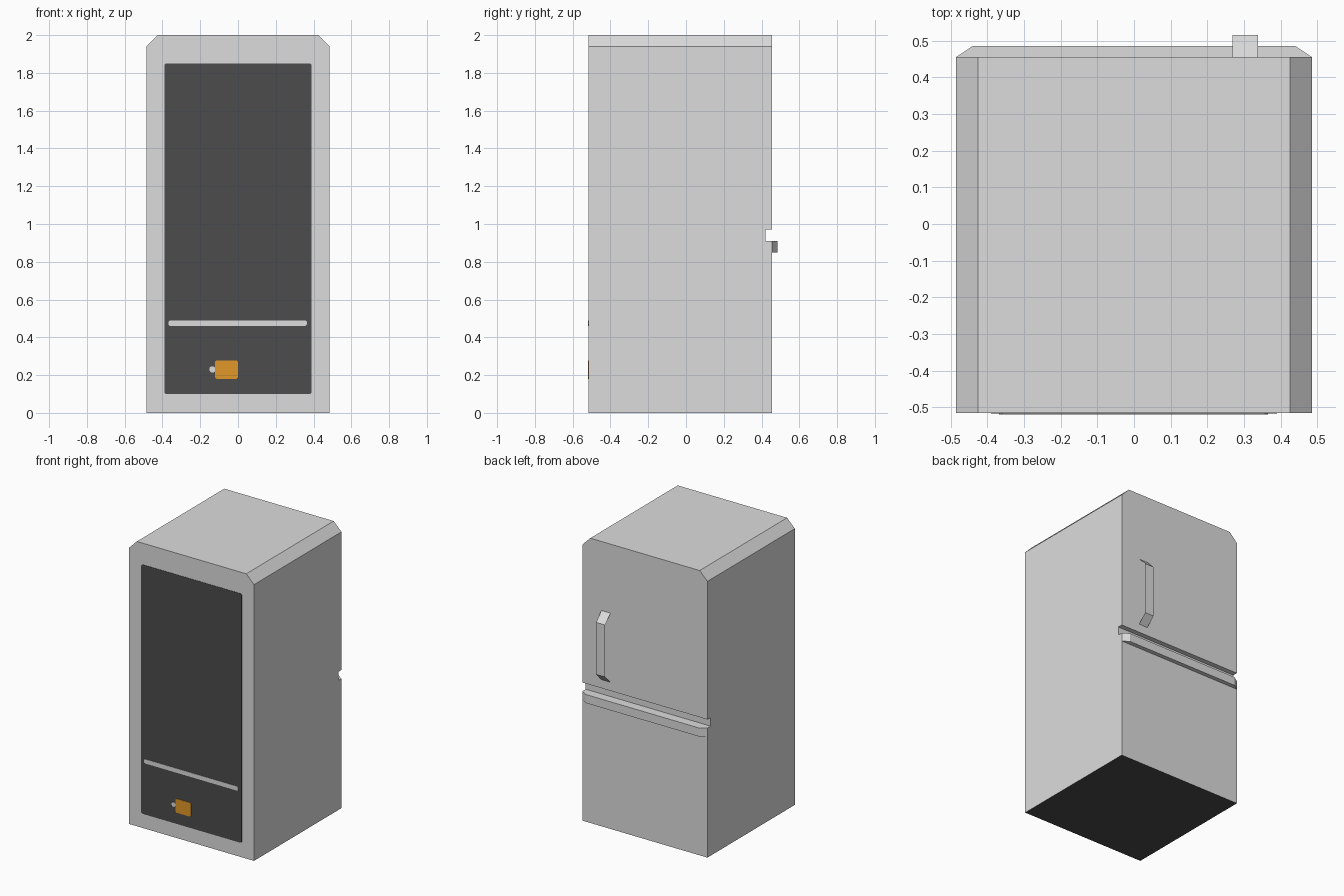
import bpy, bmesh
from mathutils import Vector

if "Cube" in bpy.data.objects:
    bpy.data.objects.remove(bpy.data.objects["Cube"])

HALF = 0.485               # half width of the cabinet
FRONT, BACK = -0.515, 0.455


def material(name, rgb):
    m = bpy.data.materials.new(name)
    m.diffuse_color = (*rgb, 1)
    m.use_nodes = True
    m.node_tree.nodes["Principled BSDF"].inputs["Base Color"].default_value = m.diffuse_color
    return m


GREY = material("light grey", (0.72, 0.72, 0.72))
DARK = material("dark grey", (0.072, 0.072, 0.072))
ORANGE = material("orange", (0.75, 0.31, 0.021))


def finish(bm, name, *mats):
    mesh = bpy.data.meshes.new(name)
    bm.to_mesh(mesh)
    bm.free()
    for m in mats:
        mesh.materials.append(m)
    obj = bpy.data.objects.new(name, mesh)
    bpy.context.collection.objects.link(obj)
    return obj


def prism(points, direction):
    """Closed solid from a planar outline pushed along a direction."""
    bm = bmesh.new()
    face = bm.faces.new([bm.verts.new(p) for p in points])
    ext = bmesh.ops.extrude_face_region(bm, geom=[face], use_keep_orig=True)
    verts = [v for v in ext["geom"] if isinstance(v, bmesh.types.BMVert)]
    bmesh.ops.translate(bm, verts=verts, vec=Vector(direction))
    bmesh.ops.recalc_face_normals(bm, faces=bm.faces)
    return bm


def plate(name, x0, x1, z0, z1, thick, mat, cut=0.0):
    """Thin plate on the front wall, optionally with clipped corners."""
    if cut:
        pts = [(x0 + cut, z0), (x1 - cut, z0), (x1, z0 + cut), (x1, z1 - cut),
               (x1 - cut, z1), (x0 + cut, z1), (x0, z1 - cut), (x0, z0 + cut)]
    else:
        pts = [(x0, z0), (x1, z0), (x1, z1), (x0, z1)]
    bm = prism([(x, FRONT, z) for x, z in pts], (0, -thick, 0))
    return finish(bm, name, mat)


# Cabinet: side profile with the door groove, clipped long top edges
profile = [(FRONT, 0), (BACK, 0), (BACK, 0.91), (0.42, 0.91), (0.42, 0.97),
           (BACK, 0.97), (BACK, 2), (FRONT, 2)]
bm = prism([(-HALF, y, z) for y, z in profile], (2 * HALF, 0, 0))
top_edges = [e for e in bm.edges
             if all(v.co.z > 1.99 for v in e.verts)
             and abs(e.verts[0].co.x - e.verts[1].co.x) < 1e-4]
bmesh.ops.bevel(bm, geom=top_edges, offset=0.06, segments=1, affect='EDGES')
bm.normal_update()
for f in bm.faces:         # dark underside
    if f.calc_center_median().z < 0.01:
        f.material_index = 1
finish(bm, "cabinet", GREY, DARK)

# Lower door lip: full width, with angled ends
lip = [(-HALF, BACK), (HALF, BACK), (0.44, 0.485), (-0.44, 0.485)]
finish(prism([(x, y, 0.85) for x, y in lip], (0, 0, 0.06)),
       "lower_door_lip", GREY)

# Upper door handle: one bent strip, open at the sides
bm = bmesh.new()
path = [(BACK, 1.03), (0.515, 1.09), (0.515, 1.455), (BACK, 1.515)]
rows = [[bm.verts.new((x, y, z)) for x in (0.338, 0.268)] for y, z in path]
for a, b in zip(rows, rows[1:]):
    bm.faces.new((a[0], a[1], b[1], b[0]))
finish(bm, "upper_door_handle", GREY)

# Dark service panel with its bar, plug and tag
plate("service_panel", -0.39, 0.39, 0.10, 1.85, 0.002, DARK, 0.008)
plate("service_bar", -0.368, 0.365, 0.46, 0.49, 0.004, GREY, 0.008)
plate("compressor_pipe", -0.152, -0.12, 0.215, 0.245, 0.004, GREY, 0.008)
plate("compressor", -0.122, 0.0, 0.18, 0.278, 0.005, ORANGE, 0.008)
